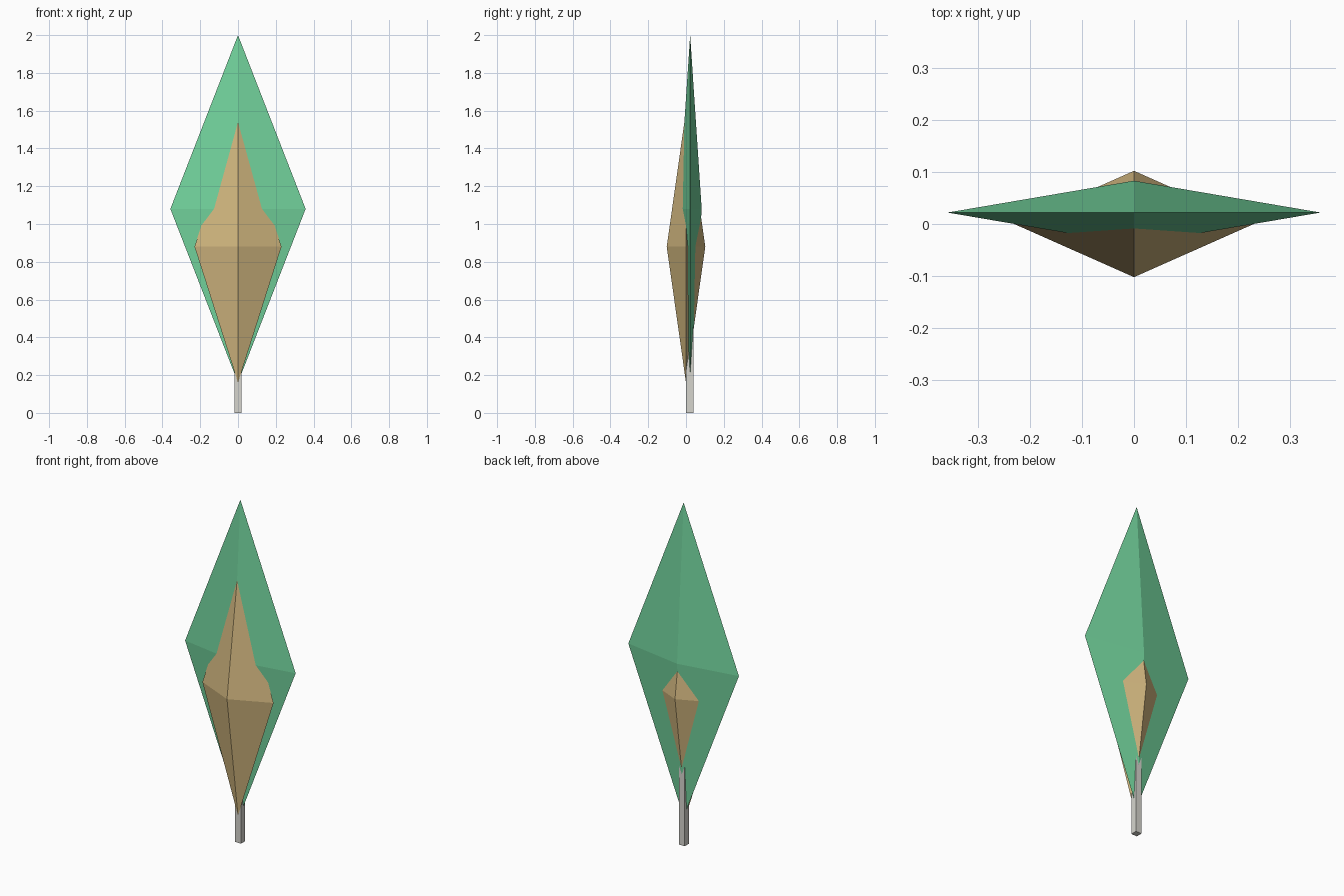
import bpy
import bmesh
from mathutils import Vector

cube = bpy.data.objects.get("Cube")
if cube:
    bpy.data.objects.remove(cube, do_unlink=True)


def srgb(*rgb):
    """8-bit display colour to linear RGBA."""
    return (*[((c / 255 + 0.055) / 1.055) ** 2.4 for c in rgb], 1)


def material(name, colour):
    mat = bpy.data.materials.new(name)
    mat.use_nodes = True
    mat.diffuse_color = colour
    mat.node_tree.nodes["Principled BSDF"].inputs["Base Color"].default_value = colour
    return mat


def finish(name, bm, mat):
    bmesh.ops.recalc_face_normals(bm, faces=bm.faces)
    mesh = bpy.data.meshes.new(name)
    bm.to_mesh(mesh)
    bm.free()
    mesh.materials.append(mat)
    obj = bpy.data.objects.new(name, mesh)
    bpy.context.collection.objects.link(obj)
    return obj


def diamond(name, centre, half, mat):
    """Eight-sided crystal: a rhombus waist with a tip above and below."""
    bm = bmesh.new()
    c = Vector(centre)
    hx, hy, hz = half
    waist = [bm.verts.new(c + Vector(p))
             for p in ((hx, 0, 0), (0, hy, 0), (-hx, 0, 0), (0, -hy, 0))]
    tips = [bm.verts.new(c + Vector((0, 0, s * hz))) for s in (1, -1)]
    for tip in tips:
        for i in range(4):
            bm.faces.new((waist[i], waist[(i + 1) % 4], tip))
    return finish(name, bm, mat)


def post(name, centre, size, mat):
    bm = bmesh.new()
    bmesh.ops.create_cube(bm, size=1)
    bmesh.ops.scale(bm, vec=size, verts=bm.verts)
    bmesh.ops.translate(bm, vec=centre, verts=bm.verts)
    return finish(name, bm, mat)


green = material("leaf green", srgb(115, 212, 157))
tan = material("warm tan", srgb(211, 184, 128))
pale = material("pale grey", srgb(214, 213, 206))

# Broad leaf, thick inner body and square stem
diamond("leaf_blade", (0, 0.022, 1.08), (0.358, 0.061, 0.92), green)
diamond("inner_body", (0, 0, 0.88), (0.23, 0.102, 0.72), tan)
post("stem", (0, 0.02, 0.375), (0.038, 0.038, 0.75), pale)
